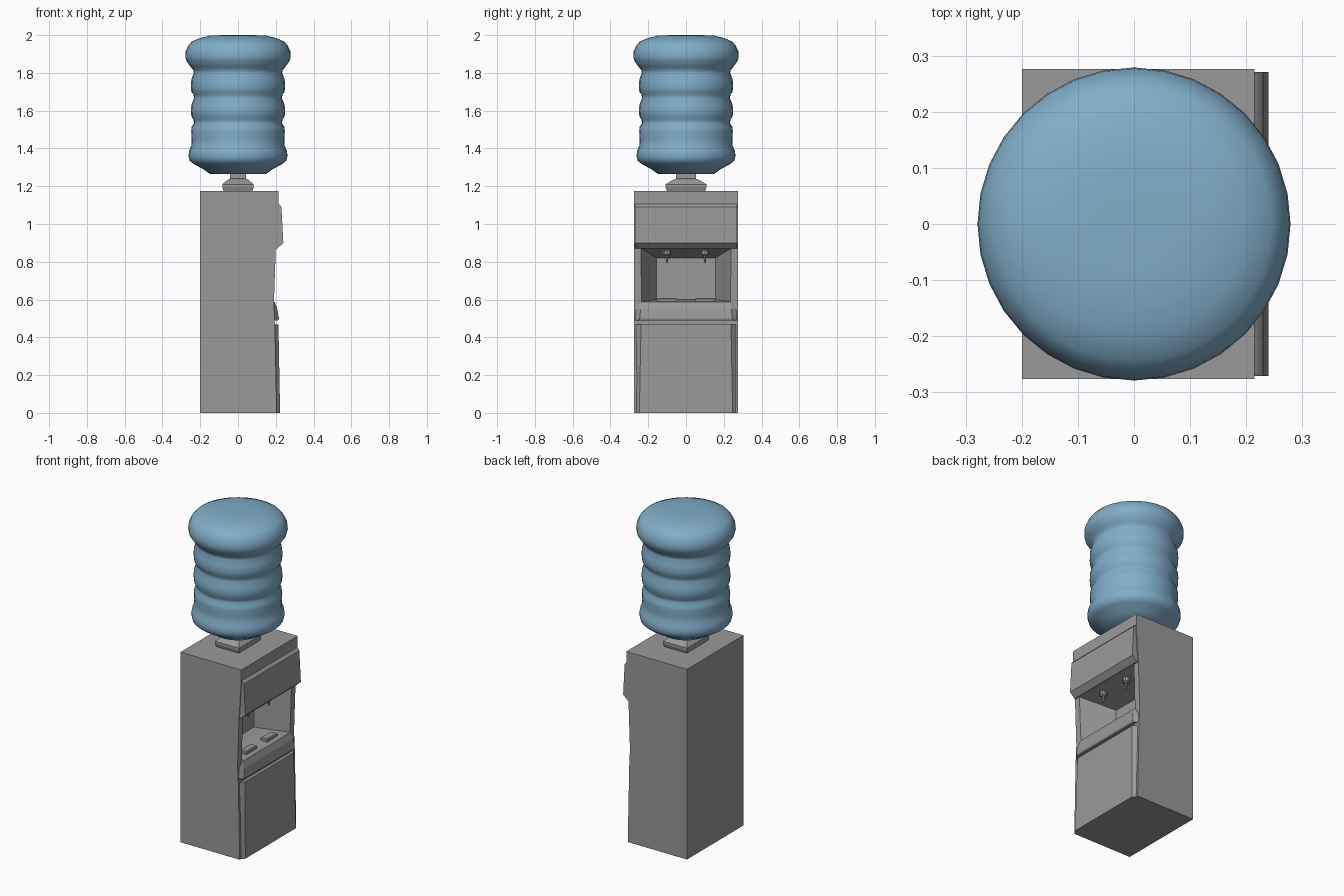
import bpy, bmesh, math

if "Cube" in bpy.data.objects:
    bpy.data.objects.remove(bpy.data.objects["Cube"])


def material(name, rgb):
    m = bpy.data.materials.new(name)
    m.diffuse_color = (*rgb, 1)
    m.use_nodes = True
    m.node_tree.nodes["Principled BSDF"].inputs["Base Color"].default_value = m.diffuse_color
    return m


GREY = material("cabinet grey", (0.32, 0.32, 0.32))
BLUE = material("bottle blue", (0.22, 0.42, 0.58))


def loft(name, rings, mat, smooth=None):
    """Skin a list of equal-sized rings and cap both ends."""
    bm = bmesh.new()
    vs = [[bm.verts.new(p) for p in ring] for ring in rings]
    n = len(rings[0])
    for a, b in zip(vs, vs[1:]):
        for i in range(n):
            j = (i + 1) % n
            bm.faces.new((a[i], a[j], b[j], b[i]))
    bm.faces.new(vs[0][::-1])
    bm.faces.new(vs[-1])
    bmesh.ops.recalc_face_normals(bm, faces=bm.faces)
    me = bpy.data.meshes.new(name)
    bm.to_mesh(me)
    bm.free()
    me.materials.append(mat)
    ob = bpy.data.objects.new(name, me)
    bpy.context.collection.objects.link(ob)
    bpy.ops.object.select_all(action='DESELECT')
    bpy.context.view_layer.objects.active = ob
    ob.select_set(True)
    if smooth:
        bpy.ops.object.shade_smooth_by_angle(angle=math.radians(smooth))
    return ob


def rect(hx, hy, z, cx=0, cy=0):
    return [(cx + sx * hx, cy + sy * hy, z)
            for sx, sy in ((-1, -1), (1, -1), (1, 1), (-1, 1))]


def circle(r, z, n, cx=0, cy=0):
    return [(cx + r * math.cos(2 * math.pi * i / n),
             cy + r * math.sin(2 * math.pi * i / n), z) for i in range(n)]


def extrude_y(name, profile, half):
    return loft(name, [[(x, y, z) for x, z in profile] for y in (-half, half)], GREY)


# Cabinet shell from its side profile
body = extrude_y("cabinet", [(-0.2, 0), (0.205, 0), (0.195, 0.47), (0.19, 0.58),
                             (0.2, 0.87), (0.215, 1.1), (0.215, 1.175), (-0.2, 1.175)], 0.276)


# Tapered dispensing niche cut into the +x face
def niche_ring(x, hy, z0, z1):
    return [(x, -hy, z0), (x, hy, z0), (x, hy, z1), (x, -hy, z1)]


cutter = loft("niche_cutter", [niche_ring(0.0, 0.155, 0.6, 0.82),
                               niche_ring(0.195, 0.237, 0.588, 0.87),
                               niche_ring(0.3, 0.237, 0.588, 0.87)], GREY)
cutter.hide_render = True
mod = body.modifiers.new("niche", 'BOOLEAN')
mod.operation = 'DIFFERENCE'
mod.solver = 'EXACT'
mod.object = cutter
bpy.context.view_layer.objects.active = body
bpy.ops.object.modifier_apply(modifier="niche")
bpy.data.objects.remove(cutter)

# Overhanging hood above the niche
extrude_y("hood", [(0.19, 0.87), (0.208, 0.87), (0.24, 0.9), (0.23, 1.09),
                   (0.222, 1.1), (0.205, 1.115)], 0.271)


# Lower door and drip shelf with chamfered vertical corners
def front_ring(z, x, wide, narrow):
    return [(0.17, -wide, z), (0.193, -wide, z), (x, -narrow, z),
            (x, narrow, z), (0.193, wide, z), (0.17, wide, z)]


loft("door", [front_ring(0, 0.223, 0.274, 0.247), front_ring(0.468, 0.214, 0.268, 0.238)], GREY)
loft("drip_shelf", [front_ring(0.488, 0.212, 0.27, 0.245), front_ring(0.5, 0.217, 0.27, 0.245),
                    front_ring(0.55, 0.208, 0.265, 0.24), front_ring(0.588, 0.194, 0.24, 0.235)], GREY)

# Two taps under the ceiling and two pads on the floor
for side, s in (("left", -1), ("right", 1)):
    y = 0.1 * s
    loft(side + "_tap", [circle(r, z, 10, 0.14, y) for r, z in
                         ((0.005, 0.795), (0.008, 0.832), (0.022, 0.838), (0.022, 0.865))], GREY)
    loft(side + "_pad", [rect(0.022, 0.052, 0.585, 0.142, y), rect(0.022, 0.052, 0.604, 0.142, y),
                         rect(0.018, 0.047, 0.609, 0.142, y)], GREY)

# Rectangular collar holding the bottle
loft("collar", [rect(hx, hy, z) for hx, hy, z in
                ((0.075, 0.1, 1.17), (0.083, 0.108, 1.195), (0.083, 0.108, 1.21),
                 (0.06, 0.075, 1.23), (0.042, 0.052, 1.24), (0.042, 0.052, 1.27))], GREY)

# Ribbed bottle: lathe profile of radius and height
profile = [(0.15, 1.265), (0.18, 1.288), (0.235, 1.318), (0.256, 1.335), (0.262, 1.36),
           (0.258, 1.39), (0.246, 1.415), (0.245, 1.45), (0.248, 1.49), (0.245, 1.515),
           (0.233, 1.535), (0.235, 1.55), (0.247, 1.57), (0.249, 1.6), (0.247, 1.63),
           (0.233, 1.665), (0.235, 1.685), (0.247, 1.7), (0.249, 1.73), (0.247, 1.765),
           (0.234, 1.8), (0.236, 1.815), (0.25, 1.83), (0.274, 1.865), (0.279, 1.885),
           (0.277, 1.915), (0.263, 1.945), (0.245, 1.966), (0.2, 1.985), (0.145, 1.998),
           (0.07, 2.0)]
loft("bottle", [circle(r, z, 32) for r, z in profile], BLUE, smooth=50)
